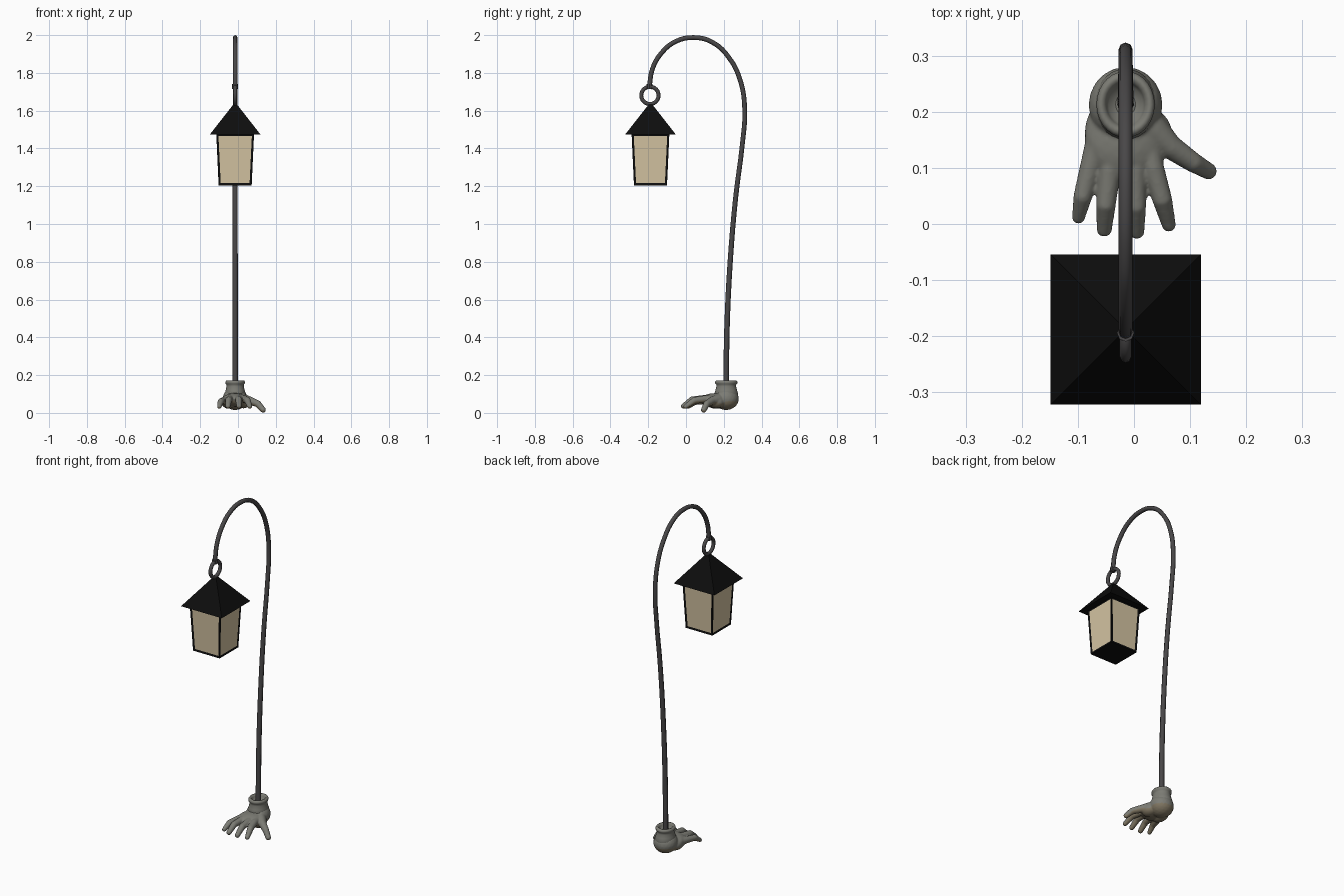
import bpy, bmesh, math
from mathutils import Vector, Matrix

if "Cube" in bpy.data.objects:
    bpy.data.objects.remove(bpy.data.objects["Cube"])

CX = -0.015          # lamp centre line
LY = -0.188          # lantern depth position


def material(name, rgb):
    m = bpy.data.materials.new(name)
    m.diffuse_color = (*rgb, 1)
    m.use_nodes = True
    m.node_tree.nodes["Principled BSDF"].inputs["Base Color"].default_value = m.diffuse_color
    return m


BLACK = material("black_metal", (0.004, 0.004, 0.004))
IRON = material("dark_iron", (0.065, 0.062, 0.064))
GLASS = material("cream_glass", (0.66, 0.55, 0.36))
STONE = material("grey_stone", (0.20, 0.20, 0.175))
PALM = material("brown_stone", (0.22, 0.185, 0.125))


def add_mesh(name, bm, mats, smooth=False):
    me = bpy.data.meshes.new(name)
    bm.to_mesh(me)
    bm.free()
    for m in mats:
        me.materials.append(m)
    for p in me.polygons:
        p.use_smooth = smooth
    ob = bpy.data.objects.new(name, me)
    bpy.context.collection.objects.link(ob)
    return ob


def bake(ob):
    """Replace an object by its evaluated mesh."""
    dg = bpy.context.evaluated_depsgraph_get()
    me = bpy.data.meshes.new_from_object(ob.evaluated_get(dg))
    name = ob.name
    bpy.data.objects.remove(ob)
    new = bpy.data.objects.new(name, me)
    bpy.context.collection.objects.link(new)
    return new


def square_cone(bm, half_bottom, half_top, z0, z1):
    mat = Matrix.Translation((CX, LY, (z0 + z1) / 2)) @ Matrix.Rotation(math.pi / 4, 4, 'Z')
    r = math.sqrt(2)
    bmesh.ops.create_cone(bm, cap_ends=True, segments=4, radius1=half_bottom * r,
                          radius2=half_top * r, depth=z1 - z0, matrix=mat)


# Lantern body with inset glass panes
bm = bmesh.new()
square_cone(bm, 0.0875, 0.100, 1.205, 1.478)
bm.normal_update()
sides = [f for f in bm.faces if abs(f.normal.z) < 0.5]
bmesh.ops.inset_individual(bm, faces=sides, thickness=0.016, depth=-0.003)
for f in sides:
    f.material_index = 1
add_mesh("lantern_body", bm, [BLACK, GLASS])

# Lantern roof
bm = bmesh.new()
square_cone(bm, 0.134, 0.004, 1.474, 1.640)
add_mesh("lantern_roof", bm, [BLACK])

# Hanging ring, standing in the y-z plane
bpy.ops.mesh.primitive_torus_add(major_radius=0.046, minor_radius=0.0105, major_segments=24,
                                 minor_segments=8, location=(CX, -0.191, 1.681),
                                 rotation=(0, math.pi / 2, 0))
ring = bpy.context.object
ring.name = "hanging_ring"
ring.data.materials.append(IRON)
bpy.ops.object.shade_smooth()

# Curved pole
path = [(0.212, 0.10), (0.217, 0.45), (0.234, 0.80), (0.264, 1.15), (0.298, 1.42),
        (0.311, 1.60), (0.289, 1.755), (0.228, 1.88), (0.140, 1.962), (0.040, 1.987),
        (-0.055, 1.966), (-0.130, 1.905), (-0.178, 1.82), (-0.195, 1.715)]
cu = bpy.data.curves.new("pole", 'CURVE')
cu.dimensions = '3D'
cu.resolution_u = 4
cu.bevel_depth = 0.0125
cu.bevel_resolution = 2
cu.use_fill_caps = True
sp = cu.splines.new('BEZIER')
sp.bezier_points.add(len(path) - 1)
for i, (bp, (y, z)) in enumerate(zip(sp.bezier_points, path)):
    bp.co = (CX, y, z)
    bp.radius = 1.2 - 0.2 * min(i / 4, 1)
    bp.handle_left_type = bp.handle_right_type = 'AUTO'
cu.materials.append(IRON)
pole = bpy.data.objects.new("pole", cu)
bpy.context.collection.objects.link(pole)
pole = bake(pole)

# Collar at the pole end
bpy.ops.mesh.primitive_cylinder_add(vertices=8, radius=0.0155, depth=0.025,
                                    location=(CX, -0.194, 1.728))
collar = bpy.context.object
collar.name = "pole_collar"
collar.data.materials.append(IRON)

# Hand-shaped foot: overlapping blobs fused by a remesh
bm = bmesh.new()


def blob(center, radii):
    m = Matrix.Translation(center) @ Matrix.Diagonal((*radii, 1))
    bmesh.ops.create_icosphere(bm, subdivisions=3, radius=1, matrix=m)


def finger(points):
    """Chain of shrinking spheres through (x, y, z, radius) points."""
    for a, b in zip(points, points[1:]):
        for k in range(8):
            p = Vector(a).lerp(Vector(b), k / 7)
            blob(p[:3], (p[3],) * 3)


blob((CX, 0.212, 0.075), (0.066, 0.068, 0.060))       # heel
blob((CX, 0.213, 0.105), (0.052, 0.058, 0.040))       # wrist root
blob((-0.016, 0.150, 0.068), (0.072, 0.075, 0.036))   # palm
blob((-0.050, 0.160, 0.058), (0.038, 0.060, 0.036))   # outer pad
blob((0.028, 0.160, 0.058), (0.040, 0.045, 0.034))    # thumb pad
finger([(-0.062, 0.150, 0.066, 0.024), (-0.078, 0.100, 0.064, 0.019),
        (-0.091, 0.050, 0.060, 0.017), (-0.099, 0.012, 0.034, 0.012)])
finger([(-0.034, 0.150, 0.072, 0.024), (-0.043, 0.095, 0.073, 0.020),
        (-0.050, 0.035, 0.068, 0.018), (-0.053, -0.009, 0.036, 0.014)])
finger([(0.000, 0.150, 0.072, 0.024), (0.002, 0.095, 0.075, 0.020),
        (0.004, 0.032, 0.069, 0.018), (0.005, -0.013, 0.036, 0.014)])
finger([(0.022, 0.150, 0.070, 0.024), (0.034, 0.100, 0.073, 0.020),
        (0.050, 0.045, 0.066, 0.018), (0.062, -0.001, 0.034, 0.013)])
finger([(0.030, 0.170, 0.070, 0.030), (0.064, 0.138, 0.064, 0.022),
        (0.105, 0.110, 0.048, 0.018), (0.133, 0.094, 0.016, 0.015)])
hand = add_mesh("hand_foot", bm, [STONE, PALM])
rm = hand.modifiers.new("fuse", 'REMESH')
rm.mode = 'VOXEL'
rm.voxel_size = 0.004
sm = hand.modifiers.new("soften", 'SMOOTH')
sm.factor = 0.5
sm.iterations = 4
hand = bake(hand)
for m in (STONE, PALM):
    if m.name not in hand.data.materials:
        hand.data.materials.append(m)
for p in hand.data.polygons:
    p.use_smooth = True
    p.material_index = 1 if p.normal.z < -0.25 else 0

# Hollow wrist cuff with a rolled rim, turned from a profile
profile = [(0.010, 0.140), (0.030, 0.145), (0.034, 0.162), (0.040, 0.172), (0.047, 0.172),
           (0.052, 0.164), (0.051, 0.155), (0.046, 0.150), (0.046, 0.140), (0.050, 0.120),
           (0.056, 0.100), (0.050, 0.080)]
bm = bmesh.new()
vs = [bm.verts.new((r, 0, z)) for r, z in profile]
es = [bm.edges.new(e) for e in zip(vs, vs[1:])]
bmesh.ops.spin(bm, geom=vs + es, cent=(0, 0, 0), axis=(0, 0, 1), angle=2 * math.pi, steps=28)
bmesh.ops.remove_doubles(bm, verts=bm.verts, dist=0.0005)
bmesh.ops.recalc_face_normals(bm, faces=bm.faces)
bmesh.ops.transform(bm, verts=bm.verts,
                    matrix=Matrix.Translation((CX, 0.213, 0)) @ Matrix.Diagonal((1, 1.14, 1, 1)))
add_mesh("wrist_cuff", bm, [STONE], smooth=True)
